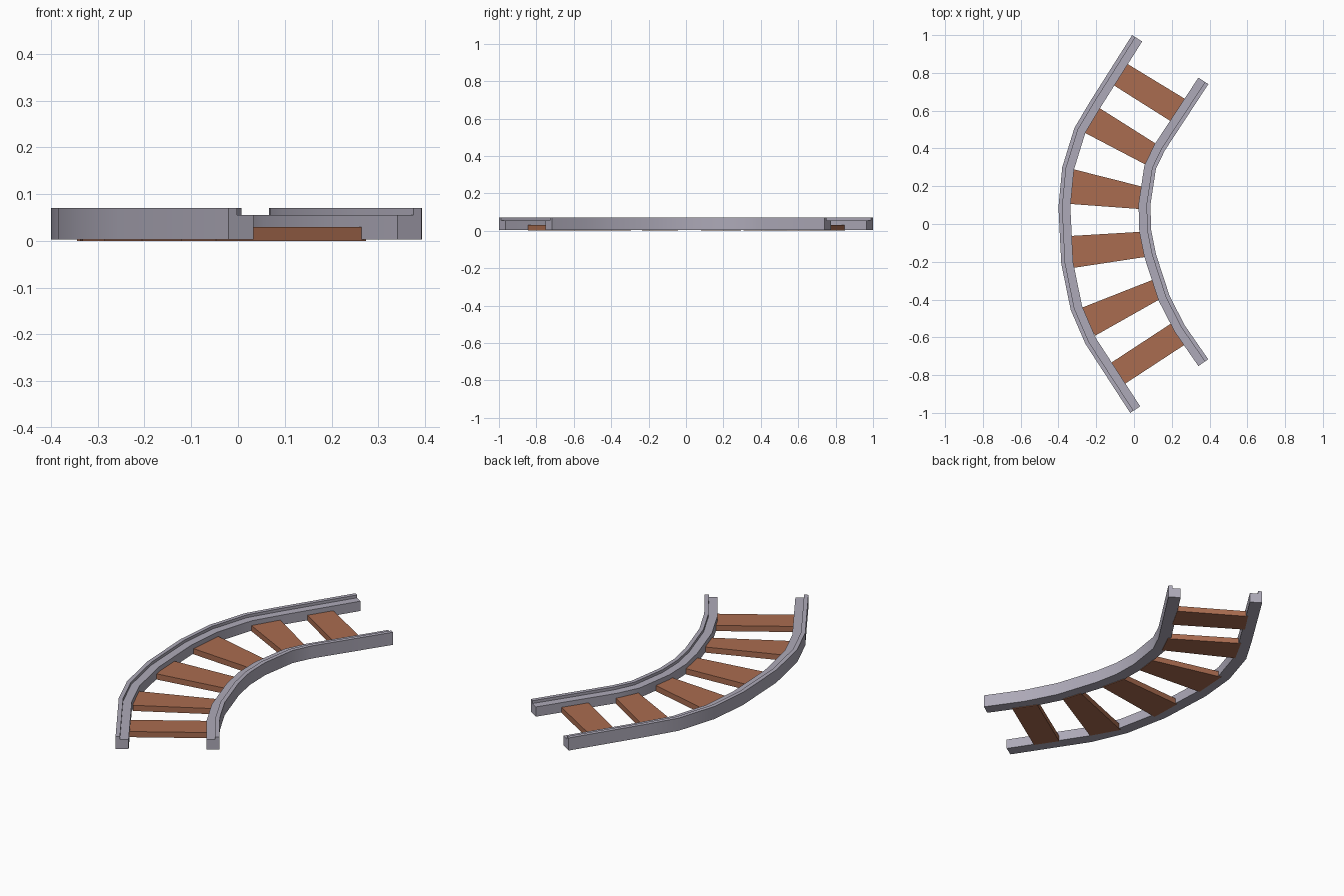
import bpy, bmesh, math
from mathutils import Vector

if "Cube" in bpy.data.objects:
    bpy.data.objects.remove(bpy.data.objects["Cube"])


def material(name, rgb):
    m = bpy.data.materials.new(name)
    m.diffuse_color = (*rgb, 1)
    m.use_nodes = True
    m.node_tree.nodes["Principled BSDF"].inputs["Base Color"].default_value = m.diffuse_color
    return m


METAL = material("rail grey", (0.42, 0.40, 0.48))
WOOD = material("tie brown", (0.40, 0.15, 0.08))


def make_object(name, bm, mat):
    bmesh.ops.recalc_face_normals(bm, faces=bm.faces)
    me = bpy.data.meshes.new(name)
    bm.to_mesh(me)
    bm.free()
    me.materials.append(mat)
    ob = bpy.data.objects.new(name, me)
    bpy.context.collection.objects.link(ob)
    return ob


def sweep(name, path, profile, mat):
    """Sweep a (offset, z) profile along a flat path with mitred corners."""
    pts = [Vector(p) for p in path]
    bm = bmesh.new()
    rings = []
    for i, p in enumerate(pts):
        d0 = (p - pts[i - 1]).normalized() if i else None
        d1 = (pts[i + 1] - p).normalized() if i < len(pts) - 1 else None
        d0, d1 = d0 or d1, d1 or d0
        t = (d0 + d1).normalized()
        side = Vector((-t.y, t.x)) / t.dot(d0)
        rings.append([bm.verts.new((*(p + side * o), z)) for o, z in profile])
    n = len(profile)
    for a, b in zip(rings, rings[1:]):
        for k in range(n):
            bm.faces.new((a[k], a[(k + 1) % n], b[(k + 1) % n], b[k]))
    bm.faces.new(rings[0])
    bm.faces.new(rings[-1])
    ob = make_object(name, bm, mat)
    bpy.context.view_layer.objects.active = ob
    ob.select_set(True)
    bpy.ops.object.shade_smooth_by_angle(angle=math.radians(30))
    ob.select_set(False)


# Rail profiles: raised lip on the side away from the ties, low shelf inside
W, LIP, LOW, SHELF, TOP = 0.063, 0.021, 0.003, 0.055, 0.07
outer_profile = [(0, LOW), (W, LOW), (W, SHELF), (LIP, SHELF), (LIP, TOP), (0, TOP)]
inner_profile = [(0, LOW), (W, LOW), (W, TOP), (W - LIP, TOP), (W - LIP, SHELF), (0, SHELF)]

# Both paths follow the left edge of the rail, from far end to near end
sweep("outer_rail", [(-0.01, 1.0), (-0.225, 0.66), (-0.315, 0.51), (-0.38, 0.30),
                     (-0.40, 0.09), (-0.385, -0.21), (-0.335, -0.455),
                     (-0.257, -0.635), (-0.02, -1.0)], outer_profile, METAL)
sweep("inner_rail", [(0.341, 0.775), (0.108, 0.42), (0.055, 0.31), (0.024, 0.106),
                     (0.028, -0.04), (0.055, -0.175), (0.13, -0.405),
                     (0.215, -0.57), (0.341, -0.752)], inner_profile, METAL)

# Wedge-shaped ties: outer-far, inner-far, inner-near, outer-near corners
ties = [
    [(-0.034, 0.847), (0.262, 0.667), (0.193, 0.545), (-0.108, 0.735)],
    [(-0.183, 0.614), (0.119, 0.423), (0.066, 0.312), (-0.257, 0.481)],
    [(-0.325, 0.291), (0.034, 0.200), (0.020, 0.080), (-0.336, 0.106)],
    [(-0.330, -0.063), (0.024, -0.042), (0.056, -0.175), (-0.325, -0.233)],
    [(-0.278, -0.444), (0.098, -0.296), (0.130, -0.402), (-0.198, -0.587)],
    [(-0.114, -0.730), (0.193, -0.529), (0.267, -0.640), (-0.040, -0.841)],
]
for i, c in enumerate(ties):
    c = [Vector(p) for p in c]
    # push both ends slightly into the rails
    e = [(c[k] - c[j]).normalized() * 0.008 for k, j in ((0, 1), (1, 0), (2, 3), (3, 2))]
    bm = bmesh.new()
    lo = [bm.verts.new((*(p + d), 0.0)) for p, d in zip(c, e)]
    hi = [bm.verts.new((v.co.x, v.co.y, 0.03)) for v in lo]
    bm.faces.new(lo)
    bm.faces.new(hi)
    for k in range(4):
        m = (k + 1) % 4
        bm.faces.new((lo[k], lo[m], hi[m], hi[k]))
    make_object(f"tie_{i + 1}", bm, WOOD)
